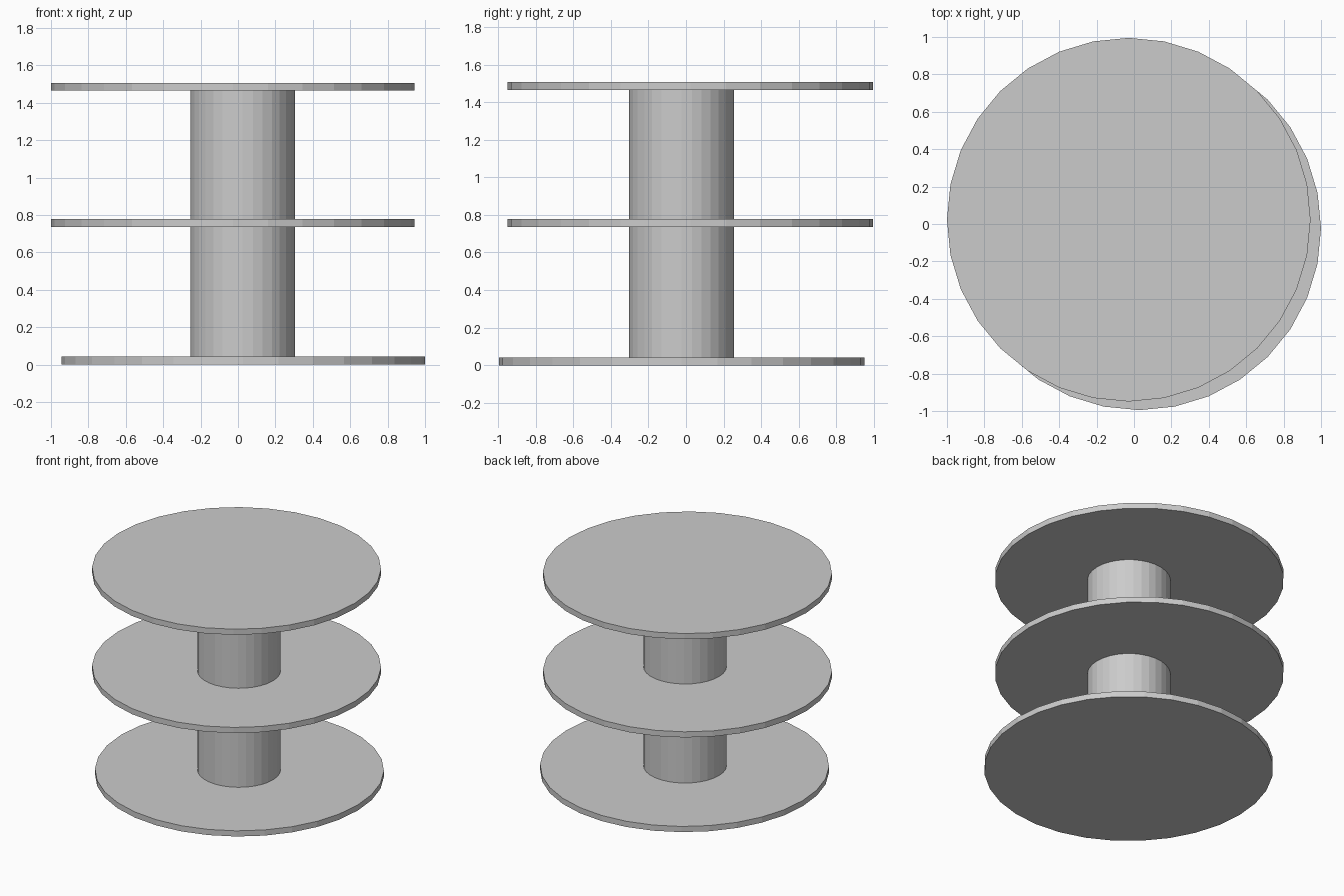
import bpy

cube = bpy.data.objects.get("Cube")
if cube:
    bpy.data.objects.remove(cube, do_unlink=True)

SIDES = 32

grey = bpy.data.materials.new("plain_grey")
grey.use_nodes = True
COLOUR = (0.6, 0.6, 0.6, 1)
grey.diffuse_color = COLOUR
grey.node_tree.nodes["Principled BSDF"].inputs["Base Color"].default_value = COLOUR


def cylinder(name, x, y, bottom, top, radius):
    """Flat-shaded upright cylinder between two heights."""
    bpy.ops.mesh.primitive_cylinder_add(
        vertices=SIDES, radius=radius, depth=top - bottom,
        location=(x, y, (bottom + top) / 2))
    obj = bpy.context.object
    obj.name = name
    obj.data.materials.append(grey)
    return obj


# Three round shelves, the lowest slightly offset from the upper two
OFFSET_X, OFFSET_Y = 0.028, 0.023
RADIUS, THICK = 0.972, 0.042
cylinder("bottom_shelf", OFFSET_X, -OFFSET_Y, 0, THICK, RADIUS)
for name, base in (("middle_shelf", 0.735), ("top_shelf", 1.464)):
    cylinder(name, -OFFSET_X, OFFSET_Y, base, base + THICK, RADIUS)

# Central column, in two lengths between the shelves
for name, low, high in (("lower_column", THICK, 0.735),
                        ("upper_column", 0.735 + THICK, 1.464)):
    cylinder(name, 0.025, -0.024, low, high, 0.28)
